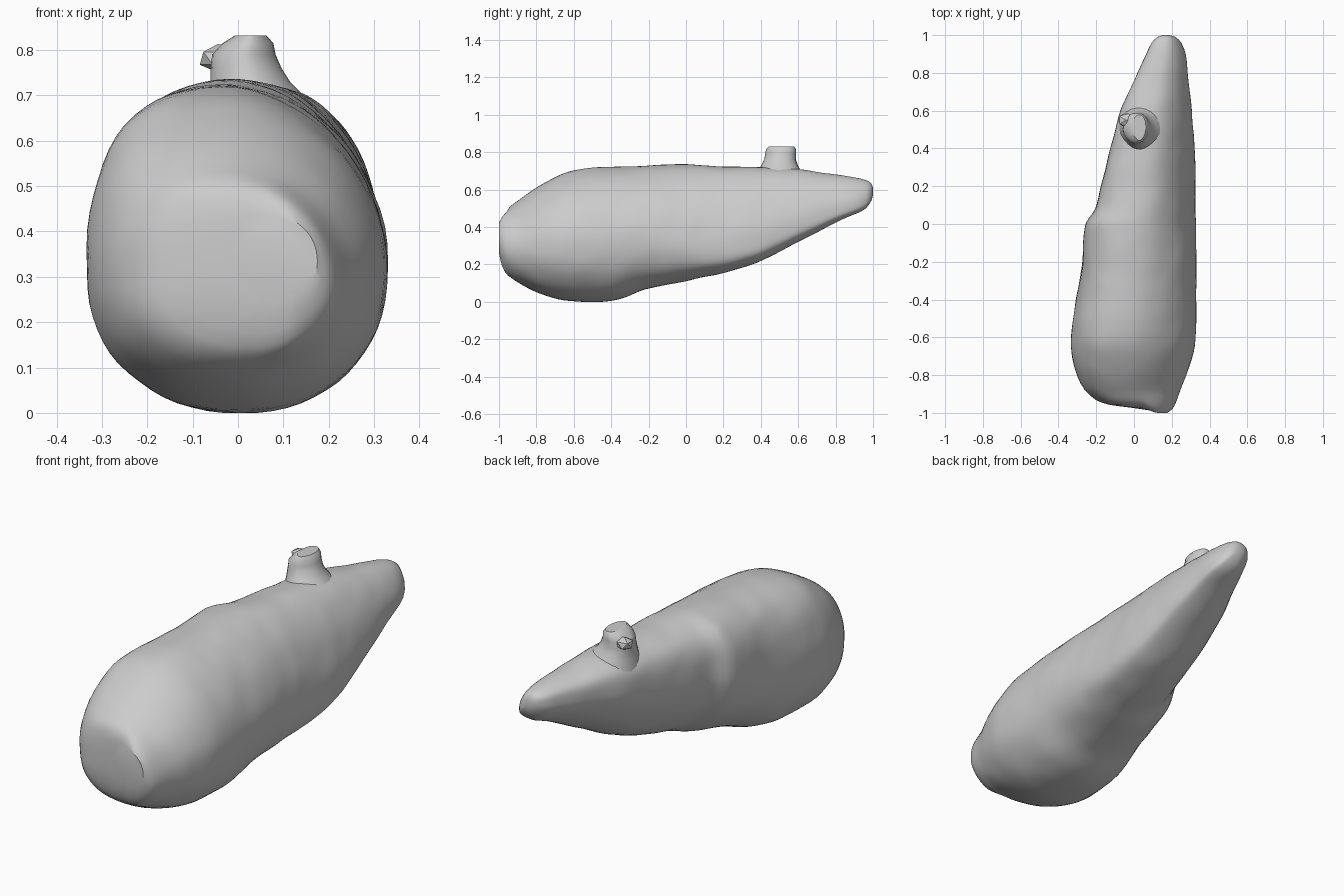
import bpy, bmesh
from math import sin, cos, pi, copysign
from mathutils import Vector, noise

if "Cube" in bpy.data.objects:
    bpy.data.objects.remove(bpy.data.objects["Cube"])


def finish(bm, name):
    bmesh.ops.recalc_face_normals(bm, faces=bm.faces[:])
    me = bpy.data.meshes.new(name)
    bm.to_mesh(me)
    bm.free()
    ob = bpy.data.objects.new(name, me)
    bpy.context.collection.objects.link(ob)
    bpy.ops.object.select_all(action='DESELECT')
    ob.select_set(True)
    bpy.context.view_layer.objects.active = ob
    bpy.ops.object.shade_smooth_by_angle(angle=0.6)
    return ob


def skin(rings, name):
    bm = bmesh.new()
    loops = [[bm.verts.new(p) for p in r] for r in rings]
    n = len(loops[0])
    for a, b in zip(loops, loops[1:]):
        for i in range(n):
            j = (i + 1) % n
            bm.faces.new((a[i], a[j], b[j], b[i]))
    bm.faces.new(loops[0])
    bm.faces.new(loops[-1])
    return finish(bm, name)


def oval(n, top_right, top_left, low):
    pts = []
    for i in range(n):
        t = 2 * pi * i / n
        c, s = cos(t), sin(t)
        e = 2 / (low if s < 0 else top_right if c > 0 else top_left)
        pts.append((copysign(abs(c) ** e, c), copysign(abs(s) ** e, s)))
    return pts


def smooth_sections(st, step):
    # Hermite interpolation along the first column
    def slope(i, k):
        a, b = st[max(i - 1, 0)], st[min(i + 1, len(st) - 1)]
        return (b[k] - a[k]) / (b[0] - a[0])
    out = []
    for i in range(len(st) - 1):
        a, b = st[i], st[i + 1]
        h = b[0] - a[0]
        n = max(2, round(h / step))
        for j in range(n):
            t = j / n
            row = [a[0] + h * t]
            for k in range(1, len(a)):
                row.append((2*t**3 - 3*t*t + 1) * a[k] + (3*t*t - 2*t**3) * b[k]
                           + h * ((t**3 - 2*t*t + t) * slope(i, k) + (t**3 - t*t) * slope(i + 1, k)))
            out.append(row)
    return out + [list(st[-1])]


def ramp(x, a, b):
    t = min(1, max(0, (x - a) / (b - a)))
    return t * t * (3 - 2 * t)


# Tapered body: y, left x, right x, bottom z, top z
stations = [
    (-1.00, -0.02, 0.175, 0.25, 0.44), (-0.985, -0.13, 0.197, 0.175, 0.485),
    (-0.96, -0.20, 0.215, 0.13, 0.515), (-0.88, -0.262, 0.245, 0.09, 0.557),
    (-0.78, -0.308, 0.285, 0.045, 0.625), (-0.65, -0.333, 0.322, 0.008, 0.69),
    (-0.52, -0.325, 0.33, 0.0, 0.716), (-0.38, -0.303, 0.33, 0.008, 0.722),
    (-0.22, -0.277, 0.33, 0.065, 0.727), (0.00, -0.255, 0.327, 0.11, 0.737),
    (0.08, -0.205, 0.325, 0.13, 0.732), (0.22, -0.17, 0.325, 0.16, 0.722),
    (0.38, -0.13, 0.322, 0.21, 0.72), (0.60, -0.07, 0.305, 0.32, 0.71),
    (0.78, 0.01, 0.285, 0.415, 0.683), (0.90, 0.065, 0.272, 0.468, 0.665),
    (0.96, 0.095, 0.25, 0.50, 0.65), (0.99, 0.125, 0.22, 0.54, 0.635),
    (1.00, 0.15, 0.19, 0.57, 0.61),
]
outline = oval(64, 2.0, 2.3, 2.15)
body_rings = []
for y, xl, xr, zb, zt in smooth_sections(stations, 0.03):
    cx, hw, zm = (xl + xr) / 2, (xr - xl) / 2, zb + 0.44 * (zt - zb)
    rear = ramp(y, -0.4, 0.3)
    ring = []
    for u, v in outline:
        # crest leans left, rear keel leans right, left flank rides higher
        z = zm + v * ((zt - zm) if v > 0 else (zm - zb))
        z -= 0.16 * rear * u * (1 - v * v) * (zt - zb)
        x = cx + u * hw + hw * v * v * (-0.14 if v > 0 else 0.3 * rear)
        # slight lumpy skin
        d = 0.004 * noise.noise(Vector((x * 9, y * 9, z * 9)))
        # blunt front slants back on the left
        yy = y + 0.028 * (1 - ramp(x, 0.03, 0.13)) * (1 - ramp(y, -0.98, -0.85))
        ring.append((x + u * d, yy, max(0, z + v * d)))
    body_rings.append(ring)
skin(body_rings, "body")

# Flared knob on the back: z, centre x, centre y, radius x, radius y
knob = [
    (0.58, 0.055, 0.50, 0.14, 0.15), (0.66, 0.052, 0.50, 0.13, 0.135),
    (0.70, 0.04, 0.50, 0.105, 0.115), (0.73, 0.027, 0.50, 0.088, 0.098),
    (0.76, 0.018, 0.503, 0.078, 0.085), (0.79, 0.013, 0.506, 0.07, 0.083),
    (0.815, 0.022, 0.508, 0.056, 0.08), (0.832, 0.028, 0.51, 0.035, 0.068),
]
skin([[(cx + u * rx, cy + v * ry, z) for u, v in oval(24, 2.2, 2.2, 1.8)]
      for z, cx, cy, rx, ry in knob], "top_knob")

# Small faceted nub on the side of the knob
bm = bmesh.new()
bmesh.ops.create_icosphere(bm, subdivisions=1, radius=1)
for v in bm.verts:
    v.co = Vector((-0.043 + v.co.x * 0.046, 0.55 + v.co.y * 0.04, 0.782 + v.co.z * 0.032))
finish(bm, "knob_nub")
